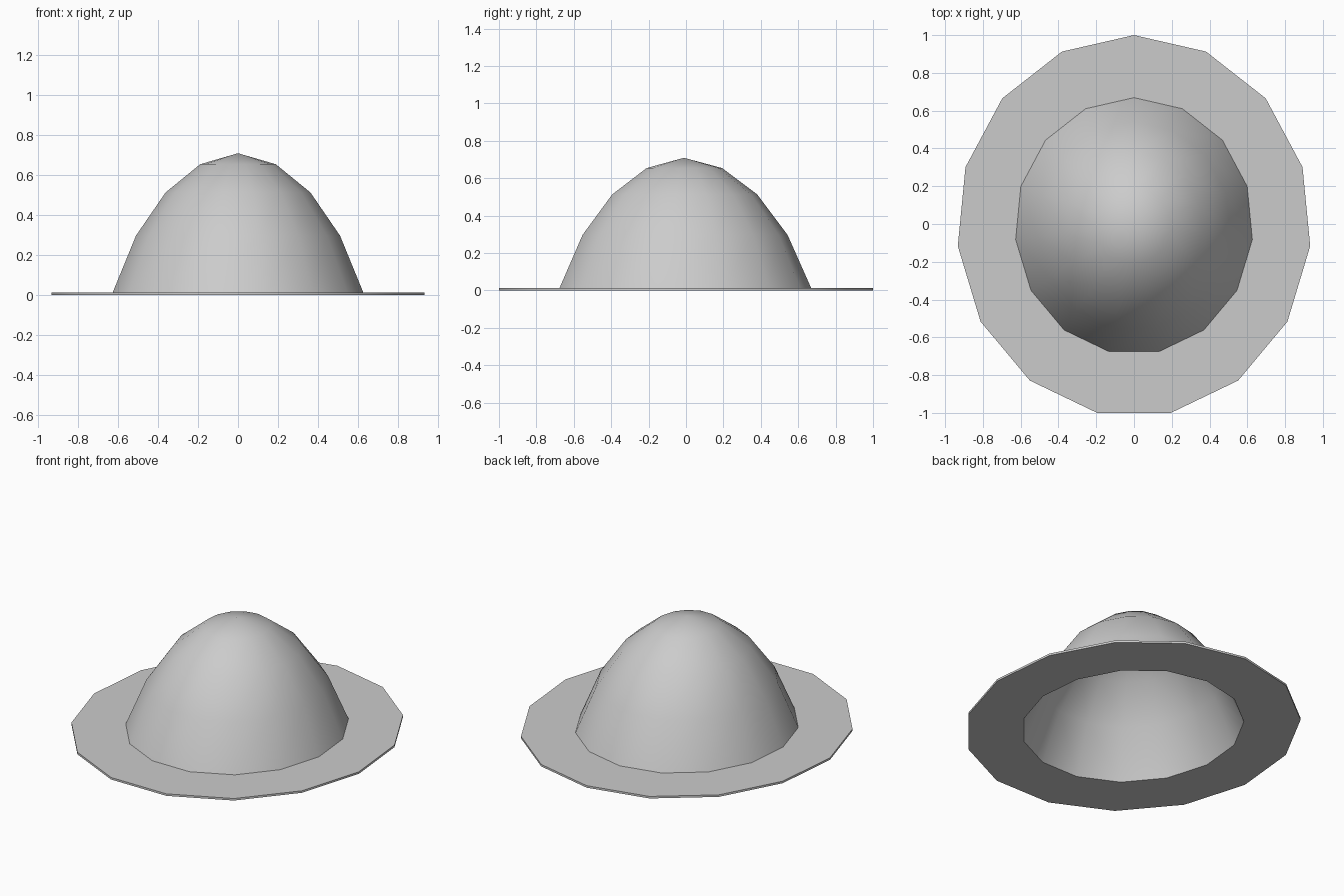
import bpy, bmesh
from math import sin, cos, radians, tau

if "Cube" in bpy.data.objects:
    bpy.data.objects.remove(bpy.data.objects["Cube"])

SIDES = 15
THICK = 0.013

# Outer profile from brim edge to just below the tip: (x radius, y radius, z)
PROFILE = [(0.938, 1.011, THICK), (0.630, 0.680, THICK), (0.513, 0.554, 0.297),
           (0.364, 0.392, 0.513), (0.190, 0.204, 0.654)]
Y_OFF = -0.011

bm = bmesh.new()
rings = [[bm.verts.new((rx * sin(tau * i / SIDES), ry * cos(tau * i / SIDES) + Y_OFF, z))
          for i in range(SIDES)] for rx, ry, z in PROFILE]

# Brim and crown bands
for a, b in zip(rings, rings[1:]):
    for i in range(SIDES):
        j = (i + 1) % SIDES
        bm.faces.new((a[j], a[i], b[i], b[j]))

# Tip of the crown
tip = bm.verts.new((0, Y_OFF, 0.709))
for i in range(SIDES):
    bm.faces.new((rings[-1][(i + 1) % SIDES], rings[-1][i], tip))

bm.normal_update()
if sum(f.normal.z for f in bm.faces) < 0:
    bmesh.ops.reverse_faces(bm, faces=bm.faces[:])

mesh = bpy.data.meshes.new("hat")
bm.to_mesh(mesh)
bm.free()
hat = bpy.data.objects.new("hat", mesh)
bpy.context.collection.objects.link(hat)
bpy.context.view_layer.objects.active = hat
hat.select_set(True)

# Thin hollow shell, grown inward from the outer surface
shell = hat.modifiers.new("shell", 'SOLIDIFY')
shell.thickness = THICK
shell.offset = -1
shell.use_even_offset = True
shell.use_quality_normals = True
bpy.ops.object.modifier_apply(modifier="shell")
bpy.ops.object.shade_smooth_by_angle(angle=radians(40))
